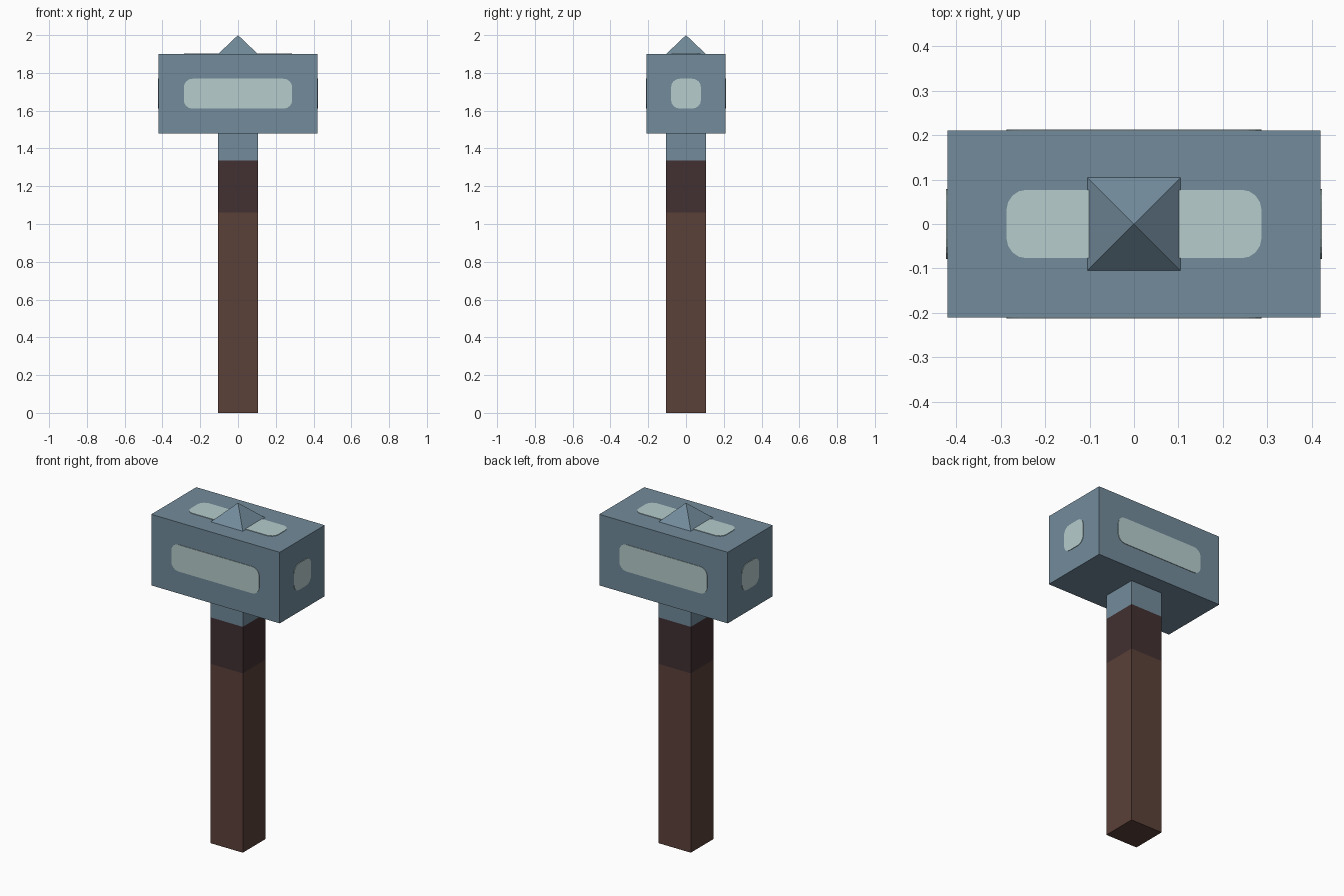
import bpy
import bmesh
from math import radians, pi, cos, sin, sqrt
from mathutils import Matrix, Vector

cube = bpy.data.objects.get("Cube")
if cube:
    bpy.data.objects.remove(cube, do_unlink=True)


def material(name, rgb):
    linear = [((c / 255 + 0.055) / 1.055) ** 2.4 for c in rgb] + [1]
    mat = bpy.data.materials.new(name)
    mat.use_nodes = True
    mat.diffuse_color = linear
    bsdf = mat.node_tree.nodes["Principled BSDF"]
    bsdf.inputs["Base Color"].default_value = linear
    bsdf.inputs["Roughness"].default_value = 0.8
    return mat


steel = material("blue grey steel", (114, 139, 155))
pale = material("pale inlay", (182, 204, 204))
wood = material("brown wood", (91, 64, 56))
grip = material("dark leather", (66, 48, 50))


def finish(bm, name, mat):
    bmesh.ops.recalc_face_normals(bm, faces=bm.faces)
    mesh = bpy.data.meshes.new(name)
    bm.to_mesh(mesh)
    bm.free()
    mesh.materials.append(mat)
    obj = bpy.data.objects.new(name, mesh)
    bpy.context.collection.objects.link(obj)
    return obj


def box(name, half_x, half_y, z0, z1, mat):
    bm = bmesh.new()
    place = Matrix.Translation((0, 0, (z0 + z1) / 2))
    size = Matrix.Diagonal((2 * half_x, 2 * half_y, z1 - z0, 1))
    bmesh.ops.create_cube(bm, size=1, matrix=place @ size)
    return finish(bm, name, mat)


def inlay(name, half_w, half_h, matrix, radius=0.045, thick=0.003):
    """Thin rounded plate lying in local xy, rising along local z."""
    bm = bmesh.new()
    ring = []
    for corner, (sx, sy) in enumerate([(1, 1), (-1, 1), (-1, -1), (1, -1)]):
        for step in range(5):
            a = (corner + step / 4) * pi / 2
            ring.append(bm.verts.new((sx * (half_w - radius) + radius * cos(a),
                                      sy * (half_h - radius) + radius * sin(a), 0)))
    face = bm.faces.new(ring)
    top = bmesh.ops.extrude_face_region(bm, geom=[face])["geom"]
    verts = [g for g in top if isinstance(g, bmesh.types.BMVert)]
    bmesh.ops.translate(bm, verts=verts, vec=Vector((0, 0, thick)))
    bm.transform(matrix)
    return finish(bm, name, pale)


# Handle, from the butt up to the collar
R = 0.105
box("handle", R, R, 0, 1.06, wood)
box("grip_band", R, R, 1.06, 1.335, grip)
box("collar", R, R, 1.335, 1.48, steel)

# Head
LENGTH, DEPTH, BOTTOM, TOP = 0.42, 0.21, 1.48, 1.9
MID = (BOTTOM + TOP) / 2
box("hammer_head", LENGTH, DEPTH, BOTTOM, TOP, steel)

# Pyramid spike on top
bm = bmesh.new()
bmesh.ops.create_cone(bm, cap_ends=True, segments=4, radius1=R * sqrt(2), radius2=0,
                      depth=0.1, matrix=Matrix.Translation((0, 0, TOP + 0.05))
                      @ Matrix.Rotation(radians(45), 4, "Z"))
bmesh.ops.remove_doubles(bm, verts=bm.verts, dist=0.0001)
finish(bm, "top_spike", steel)

# Pale inlays on the four sides and the top
tip_up = Matrix.Rotation(radians(90), 4, "X")
sides = [("front", 0, DEPTH, 0.287), ("left", 90, LENGTH, 0.079),
         ("back", 180, DEPTH, 0.287), ("right", 270, LENGTH, 0.079)]
for side, angle, reach, half_w in sides:
    turn = Matrix.Rotation(radians(angle), 4, "Z")
    inlay(side + "_inlay", half_w, 0.079, Matrix.Translation((0, 0, MID))
          @ turn @ Matrix.Translation((0, -reach, 0)) @ tip_up)
inlay("top_inlay", 0.287, 0.077, Matrix.Translation((0, 0, TOP)))
